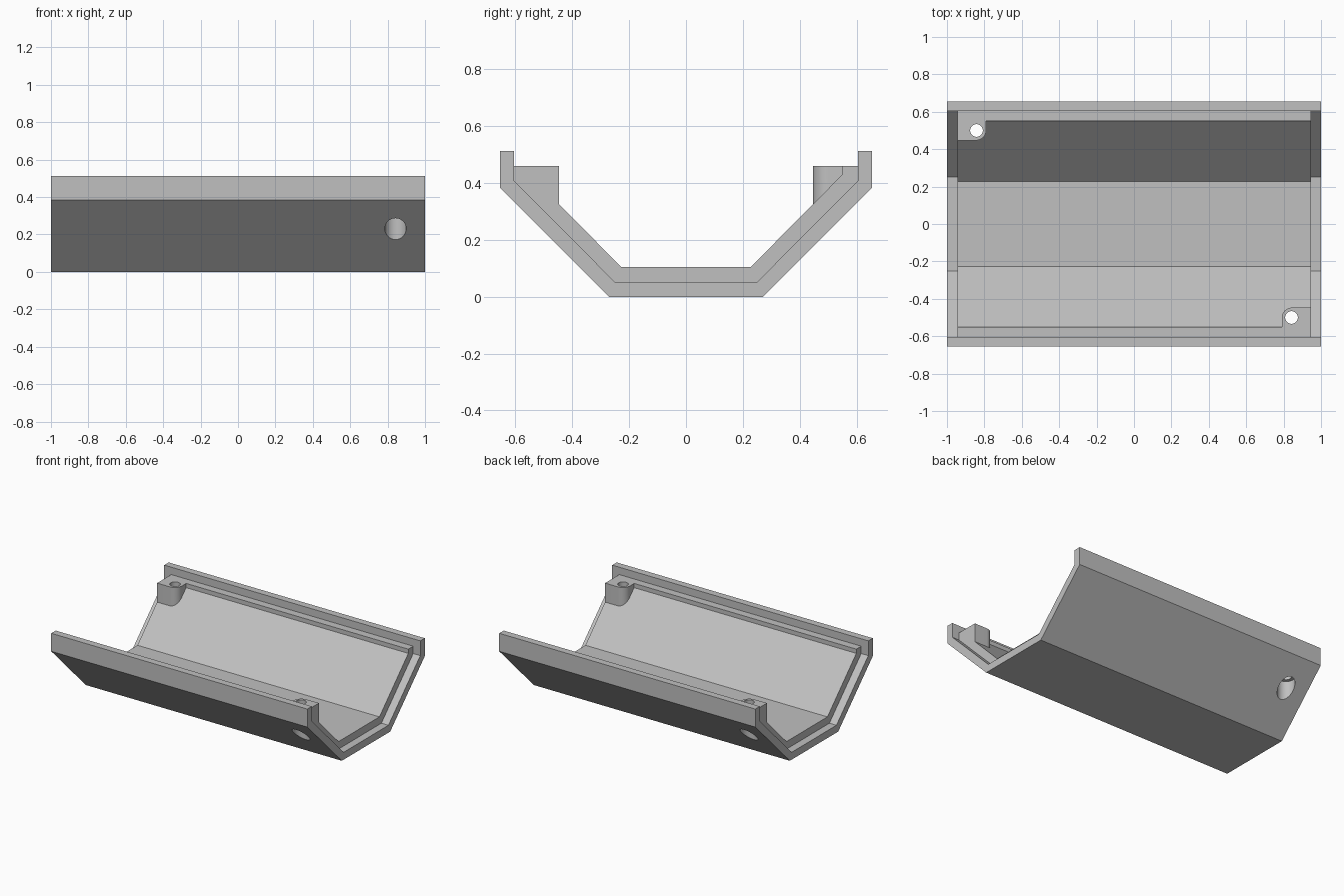
import bpy, bmesh, math
from mathutils import Vector

cube = bpy.data.objects.get("Cube")
if cube:
    bpy.data.objects.remove(cube, do_unlink=True)

# One plain grey for the whole tray
grey = bpy.data.materials.new("light_grey")
grey.use_nodes = True
GREY = (0.53, 0.53, 0.53, 1)
grey.diffuse_color = GREY
grey.node_tree.nodes["Principled BSDF"].inputs["Base Color"].default_value = GREY


def prism(name, outline, direction):
    """Extrude a closed outline of 3D points into a solid object."""
    bm = bmesh.new()
    face = bm.faces.new([bm.verts.new(p) for p in outline])
    new = bmesh.ops.extrude_face_region(bm, geom=[face])["geom"]
    moved = [v for v in new if isinstance(v, bmesh.types.BMVert)]
    bmesh.ops.translate(bm, verts=moved, vec=Vector(direction))
    bmesh.ops.recalc_face_normals(bm, faces=bm.faces)
    return finish(name, bm)


def finish(name, bm):
    mesh = bpy.data.meshes.new(name)
    bm.to_mesh(mesh)
    bm.free()
    mesh.materials.append(grey)
    obj = bpy.data.objects.new(name, mesh)
    bpy.context.collection.objects.link(obj)
    return obj


def channel(name, half, length):
    """Mirror a half profile (y, z) and extrude it along x."""
    full = half + [(-y, z) for y, z in reversed(half)]
    return prism(name, [(-length / 2, y, z) for y, z in full], (length, 0, 0))


def combine(target, tool, operation):
    mod = target.modifiers.new(tool.name, "BOOLEAN")
    mod.operation, mod.solver, mod.object = operation, "EXACT", tool
    bpy.context.view_layer.objects.active = target
    bpy.ops.object.modifier_apply(modifier=mod.name)
    bpy.data.objects.remove(tool, do_unlink=True)


def cylinder(name, x, y, radius, z0, z1):
    ring = [(x + radius * math.cos(a), y + radius * math.sin(a), z0)
            for a in (math.tau * i / 48 for i in range(48))]
    obj = prism(name, ring, (0, 0, z1 - z0))
    obj.hide_render = True
    return obj


def boss(name, s):
    """Screw boss with one rounded corner and a base buried in the sloped wall."""
    x0, x1, y0, y1, r = 0.79, 0.945, 0.447, 0.63, 0.055
    plan = [(x1, y0), (x1, y1), (x0, y1)]
    for i in range(13):
        a = math.pi + math.pi / 2 * i / 12
        plan.append((x0 + r + r * math.cos(a), y0 + r + r * math.sin(a)))
    obj = prism(name, [(s * x, -s * y, 0.46) for x, y in plan], (0, 0, -0.2))
    for v in obj.data.vertices:
        if v.co.z < 0.4:
            v.co.z = abs(v.co.y) - 0.22
    return obj


# Outer shell with upright rims
tray = channel("enclosure_tray", [(0.27, 0), (0.655, 0.385), (0.655, 0.512),
                                  (0.605, 0.512), (0.605, 0.408), (0.25, 0.052)], 2)

# Inner liner, shorter at both ends and lower than the rim
liner = channel("liner", [(0.26, 0.025), (0.63, 0.395), (0.63, 0.46),
                          (0.55, 0.46), (0.55, 0.43), (0.228, 0.105)], 1.89)
combine(tray, liner, "UNION")

# Screw bosses in opposite corners, each with a screw hole and counterbore
for s, side in ((1, "front_left"), (-1, "back_right")):
    combine(tray, boss(side + "_boss", s), "UNION")
for s in (1, -1):
    x, y = s * 0.842, -s * 0.5
    combine(tray, cylinder("counterbore", x, y, 0.057, -0.1, 0.31), "DIFFERENCE")
    combine(tray, cylinder("screw_hole", x, y, 0.034, 0.2, 0.6), "DIFFERENCE")

bpy.ops.object.select_all(action="DESELECT")
tray.select_set(True)
bpy.context.view_layer.objects.active = tray
bpy.ops.object.shade_smooth_by_angle(angle=math.radians(30))
